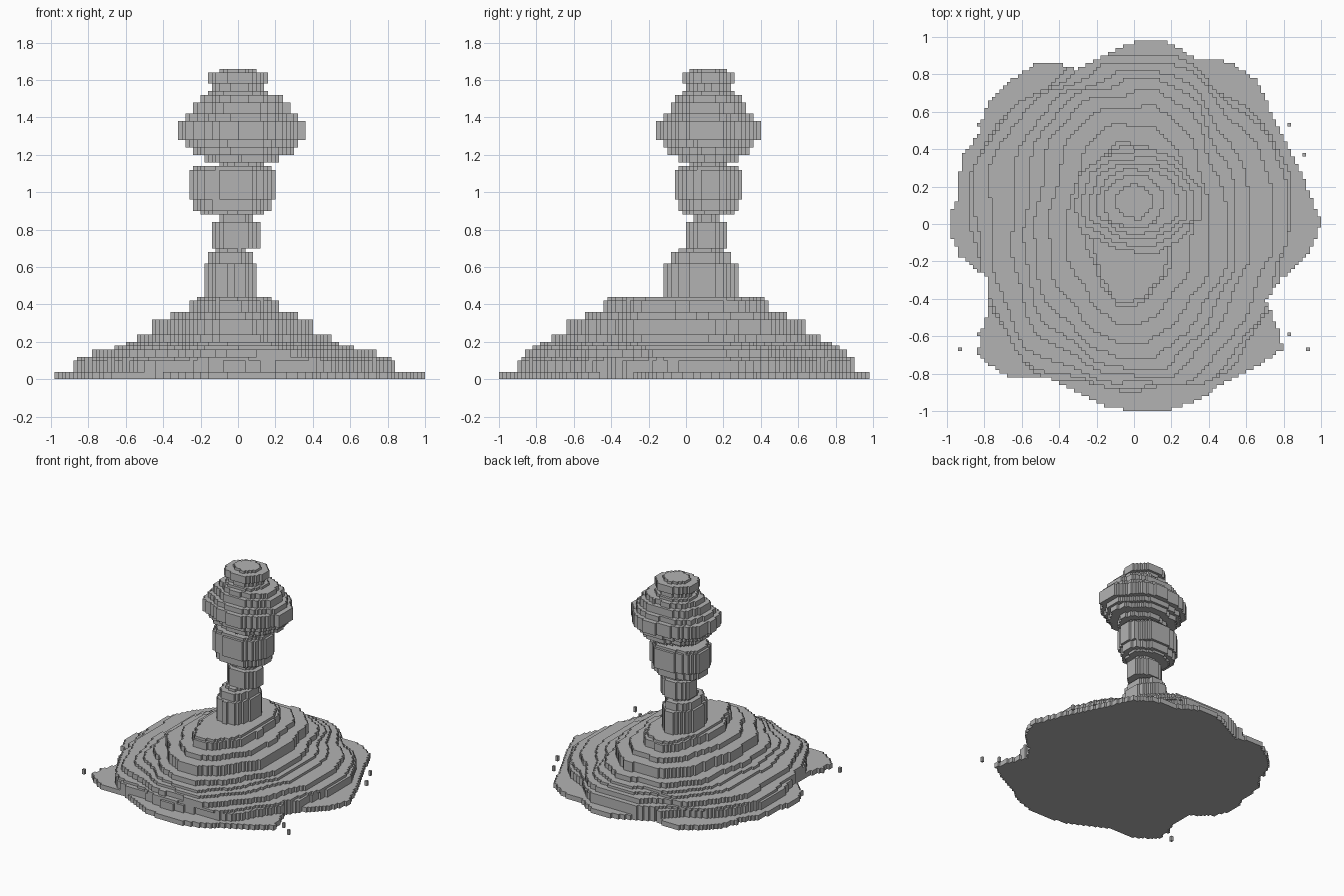
import bpy, math

if "Cube" in bpy.data.objects:
    bpy.data.objects.remove(bpy.data.objects["Cube"])

V = 0.02  # cell size
N = 50    # cells from the centre to the rim

stone = bpy.data.materials.new("grey stone")
stone.diffuse_color = (0.45, 0.45, 0.45, 1)
stone.use_nodes = True
stone.node_tree.nodes["Principled BSDF"].inputs["Base Color"].default_value = stone.diffuse_color

# Ragged rim of the lowest step: radius every ten degrees from +x
RIM = [1, .95, .93, .92, .95, 1.01, 1, .94, .99, .97, .91, .88, 1, 1.01, 1.01, .96, .98, .95,
       .99, .95, .83, .89, 1.09, 1.06, .94, .94, .98, 1, 1.01, 1, .97, 1, 1.04, .81, .84, .94]

# Column parts: x centre, y centre, depth ratio, then bottom height and half width of each layer
COLUMN = {
    "foot": (-.04, .08, 1.4, {.44: .14, .62: .12, .68: .08}),
    "stem": (-.01, .11, .87, {.70: .13, .84: .09}),
    "drum": (-.03, .12, .8, {.88: .17, .90: .21, .96: .23, 1.12: .21}),
    "head": (.02, .12, .8, {1.14: .12, 1.16: .19, 1.20: .27, 1.24: .30, 1.28: .34,
                            1.38: .30, 1.42: .26, 1.48: .22}),
    "cap": (0, .12, .9, {1.52: .16, 1.54: .13, 1.58: .16, 1.64: .10}),
}
MOUND = {.04: .86, .10: .84, .12: .76, .16: .64, .18: .57, .20: .51, .24: .43, .32: .33,
         .36: .23, .42: .21}
TOP = 1.66


def fill(test):
    """All grid cells whose centre passes the test."""
    span = range(-N, N)
    return {(i, j) for i in span for j in span if test((i + .5) * V, (j + .5) * V)}


def in_rim(x, y):
    t = math.degrees(math.atan2(y, x)) % 360 / 10
    k = int(t)
    r = RIM[k] + (RIM[(k + 1) % len(RIM)] - RIM[k]) * (t - k)
    return math.hypot(x, y) < r


def oval(cx, cy, rx, ry, phase):
    """Cells of a slightly wobbly oval."""
    def test(x, y):
        u, v = (x - cx) / rx, (y - cy) / ry
        if max(abs(u), abs(v)) > 1:
            return False
        t = math.atan2(v, u)
        wobble = math.sin(5 * t + phase) + .6 * math.sin(11 * t + 2 * phase)
        return math.hypot(u, v) < 1.01 + .035 * wobble
    return fill(test)


# Stack of layers, bottom to top: part name, bottom height, cells
base = fill(in_rim)
slabs = [("base", 0, base)]
for k, (z, r) in enumerate(MOUND.items()):
    depth = r + .21 * min(1, (.92 - r) / .33)
    slabs.append(("mound", z, oval(-.02, 0, r, depth, k / 2) & base))
for name, (cx, cy, ratio, rows) in COLUMN.items():
    for k, (z, r) in enumerate(rows.items()):
        slabs.append((name, z, oval(cx, cy, r, r * ratio, k / 2)))


def runs(cells, axis):
    """Join cells into strips along one axis: start, end, line."""
    out = []
    for c in sorted(cells, key=lambda c: (c[1 - axis], c[axis])):
        a, line = c[axis], c[1 - axis]
        if out and out[-1][2] == line and out[-1][1] == a:
            out[-1][1] = a + 1
        else:
            out.append([a, a + 1, line])
    return out


def slab_faces(cells, below, above, z0, z1):
    """Only the exposed faces of one layer."""
    quads = []
    for hidden, z, up in ((above, z1, True), (below, z0, False)):
        for a, b, j in runs(cells - hidden, 0):
            q = [(a, j, z), (b, j, z), (b, j + 1, z), (a, j + 1, z)]
            quads.append(q if up else q[::-1])
    for d in (-1, 1):
        for a, b, j in runs({c for c in cells if (c[0], c[1] + d) not in cells}, 0):
            y = j + (d > 0)
            q = [(a, y, z0), (b, y, z0), (b, y, z1), (a, y, z1)]
            quads.append(q if d < 0 else q[::-1])
        for a, b, i in runs({c for c in cells if (c[0] + d, c[1]) not in cells}, 1):
            x = i + (d > 0)
            q = [(x, a, z0), (x, b, z0), (x, b, z1), (x, a, z1)]
            quads.append(q if d > 0 else q[::-1])
    return quads


def make(name, quads):
    index, faces = {}, []
    for q in quads:
        faces.append([index.setdefault((x * V, y * V, z), len(index)) for x, y, z in q])
    me = bpy.data.meshes.new(name)
    me.from_pydata(list(index), [], faces)
    me.materials.append(stone)
    bpy.context.collection.objects.link(bpy.data.objects.new(name, me))


parts = {}
for k, (name, z, cells) in enumerate(slabs):
    below = slabs[k - 1][2] if k else set()
    last = k + 1 == len(slabs)
    above, z1 = (set(), TOP) if last else (slabs[k + 1][2], slabs[k + 1][1])
    parts.setdefault(name, []).extend(slab_faces(cells, below, above, z, z1))

# Loose crumbs around the rim, mirrored left and right
right = {(41, 26), (45, 18), (46, -34), (41, -30)}
crumbs = (right | {(-1 - i, j) for i, j in right}) - base
parts["crumbs"] = slab_faces(crumbs, set(), set(), 0, .04)

for name, quads in parts.items():
    make(name, quads)
